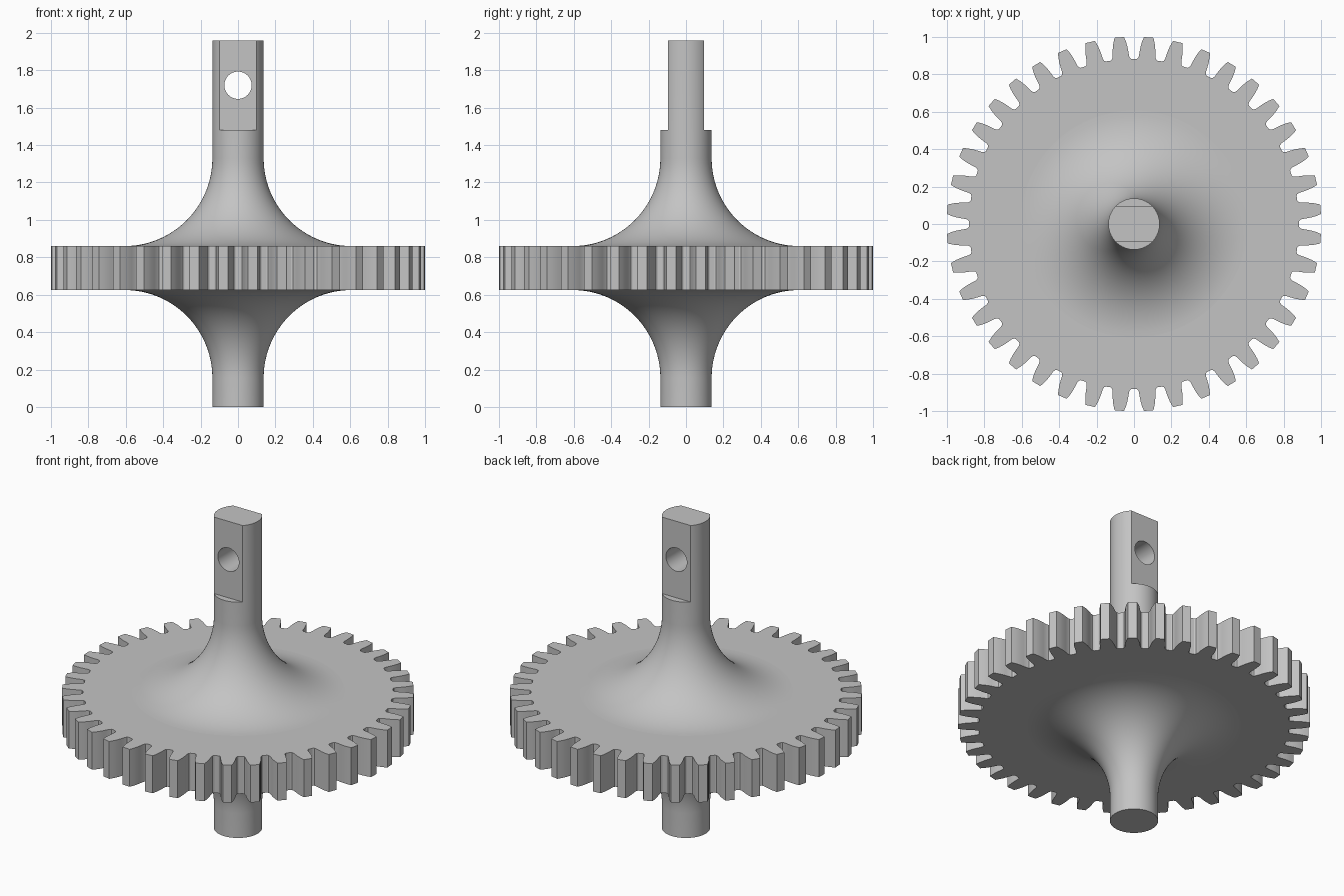
import bpy
import bmesh
from math import radians, sin, cos, pi
from mathutils import Matrix

if "Cube" in bpy.data.objects:
    bpy.data.objects.remove(bpy.data.objects["Cube"], do_unlink=True)

SHAFT_R, TOP = 0.137, 1.96
GEAR_LOW, GEAR_HIGH = 0.625, 0.86
FILLET = 0.47
TEETH = 40

steel = bpy.data.materials.new("plain grey metal")
steel.use_nodes = True
grey = (0.55, 0.55, 0.55, 1)
steel.diffuse_color = grey
steel.node_tree.nodes["Principled BSDF"].inputs["Base Color"].default_value = grey


def make_object(name, bm):
    bmesh.ops.recalc_face_normals(bm, faces=bm.faces)
    mesh = bpy.data.meshes.new(name)
    bm.to_mesh(mesh)
    bm.free()
    mesh.materials.append(steel)
    obj = bpy.data.objects.new(name, mesh)
    bpy.context.collection.objects.link(obj)
    return obj


def select(obj):
    bpy.ops.object.select_all(action='DESELECT')
    obj.select_set(True)
    bpy.context.view_layer.objects.active = obj


def cut(target, cutter):
    cutter.hide_render = True
    select(target)
    mod = target.modifiers.new("cut", 'BOOLEAN')
    mod.operation = 'DIFFERENCE'
    mod.solver = 'EXACT'
    mod.object = cutter
    bpy.ops.object.modifier_apply(modifier=mod.name)
    bpy.data.objects.remove(cutter, do_unlink=True)


def lathe(name, profile, segments=96):
    bm = bmesh.new()
    verts = [bm.verts.new((r, 0, z)) for r, z in profile]
    edges = [bm.edges.new(pair) for pair in zip(verts, verts[1:])]
    bmesh.ops.spin(bm, geom=verts + edges, cent=(0, 0, 0), axis=(0, 0, 1),
                   angle=2 * pi, steps=segments)
    bmesh.ops.remove_doubles(bm, verts=bm.verts, dist=1e-5)
    # close both shaft ends
    bmesh.ops.holes_fill(bm, edges=[e for e in bm.edges if e.is_boundary], sides=0)
    return make_object(name, bm)


# Shaft with a concave flare on each side of the gear
steps = 24
arc = [(FILLET * (1 - cos(a)), FILLET * (1 - sin(a)))
       for a in (pi / 2 * i / steps for i in range(steps + 1))]
lower = [(SHAFT_R + dr, GEAR_LOW - dz) for dr, dz in arc]
upper = [(SHAFT_R + dr, GEAR_HIGH + dz) for dr, dz in reversed(arc)]
shaft = lathe("flared_shaft", [(SHAFT_R, 0)] + lower + upper + [(SHAFT_R, TOP)])

# Two flats at the shaft's upper end
for side in (-1, 1):
    bm = bmesh.new()
    bmesh.ops.create_cube(bm, size=1, matrix=Matrix.Translation((0, side * 0.195, 1.78))
                          @ Matrix.Diagonal((0.6, 0.2, 0.6, 1)))
    cut(shaft, make_object("flat_cutter", bm))

# Cross hole through the flats
bm = bmesh.new()
bmesh.ops.create_cone(bm, cap_ends=True, segments=48, radius1=0.073, radius2=0.073, depth=0.6,
                      matrix=Matrix.Translation((0, 0, 1.72)) @ Matrix.Rotation(pi / 2, 4, 'X'))
cut(shaft, make_object("hole_cutter", bm))

# Gear disc: half a tooth as (radius, degrees from tooth centre), mirrored and repeated
half_tooth = [(0.882, 3.7), (0.887, 3.15), (0.9, 2.8), (0.925, 2.6),
              (0.95, 2.35), (0.975, 1.98), (1.001, 1.45)]
tooth = [(r, -a) for r, a in half_tooth] + [(r, a) for r, a in reversed(half_tooth)]
pitch = 360 / TEETH
bm = bmesh.new()
outline = []
for i in range(TEETH):
    for r, a in tooth:
        t = radians((i + 0.5) * pitch + a)
        outline.append(bm.verts.new((r * cos(t), r * sin(t), GEAR_LOW)))
face = bm.faces.new(outline)
new = bmesh.ops.extrude_face_region(bm, geom=[face], use_keep_orig=True)["geom"]
bmesh.ops.translate(bm, vec=(0, 0, GEAR_HIGH - GEAR_LOW),
                    verts=[g for g in new if isinstance(g, bmesh.types.BMVert)])
gear = make_object("gear_wheel", bm)

for obj in (shaft, gear):
    select(obj)
    bpy.ops.object.shade_smooth_by_angle(angle=radians(28))
